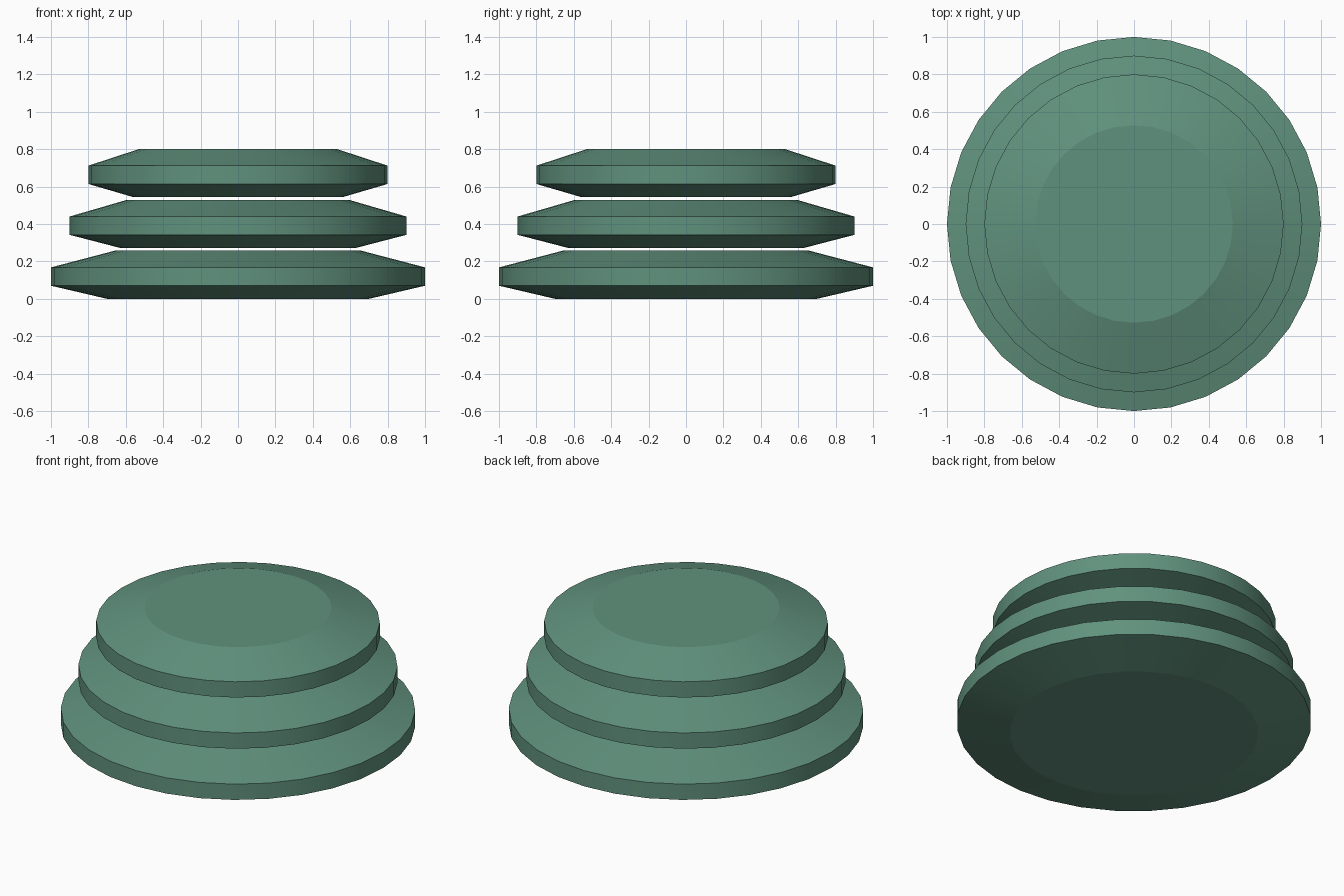
import bpy, bmesh, math

if "Cube" in bpy.data.objects:
    bpy.data.objects.remove(bpy.data.objects["Cube"])

SIDES = 32
STEP = 0.272

green = bpy.data.materials.new("muted_green")
green.diffuse_color = (0.118, 0.285, 0.205, 1.0)
green.use_nodes = True
green.node_tree.nodes["Principled BSDF"].inputs["Base Color"].default_value = green.diffuse_color

# Bevelled disc: stacked rings, closed by flat caps
def make_tier(name, radius, base):
    profile = [(0.70 * radius, 0.0), (radius, 0.07), (radius, 0.168), (0.66 * radius, 0.257)]
    bm = bmesh.new()
    rings = []
    for r, z in profile:
        rings.append([bm.verts.new((r * math.cos(2 * math.pi * i / SIDES),
                                    r * math.sin(2 * math.pi * i / SIDES), base + z))
                      for i in range(SIDES)])
    for low, high in zip(rings, rings[1:]):
        for i in range(SIDES):
            j = (i + 1) % SIDES
            bm.faces.new((low[i], low[j], high[j], high[i]))
    bm.faces.new(rings[0][::-1])
    bm.faces.new(rings[-1])
    mesh = bpy.data.meshes.new(name)
    bm.to_mesh(mesh)
    bm.free()
    mesh.materials.append(green)
    obj = bpy.data.objects.new(name, mesh)
    bpy.context.collection.objects.link(obj)
    # Smooth around the rim, sharp at the bevels and caps
    bpy.ops.object.select_all(action='DESELECT')
    obj.select_set(True)
    bpy.context.view_layer.objects.active = obj
    bpy.ops.object.shade_smooth_by_angle(angle=math.radians(12))

# Three separate tiers, each narrower than the one below
for k, (name, radius) in enumerate((("bottom_tier", 1.0), ("middle_tier", 0.9), ("top_tier", 0.8))):
    make_tier(name, radius, k * STEP)
